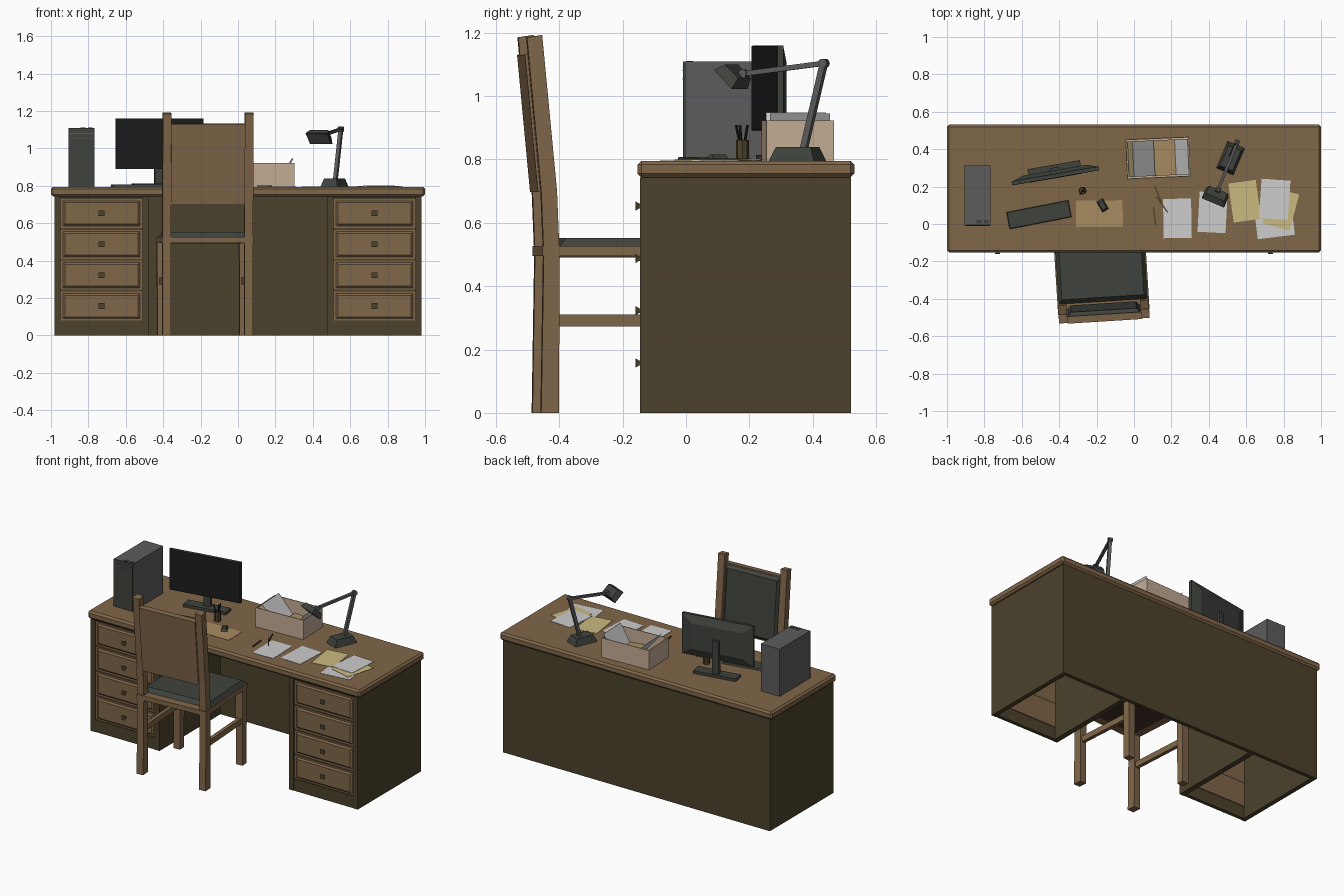
import bpy, bmesh, math
from mathutils import Matrix, Vector

if "Cube" in bpy.data.objects:
    bpy.data.objects.remove(bpy.data.objects["Cube"])


def material(name, r, g, b):
    lin = [((c / 255 + 0.055) / 1.055) ** 2.4 for c in (r, g, b)]
    m = bpy.data.materials.new(name)
    m.diffuse_color = (*lin, 1)
    m.use_nodes = True
    m.node_tree.nodes["Principled BSDF"].inputs["Base Color"].default_value = m.diffuse_color
    return m


WOOD = material("brown wood", 128, 102, 73)
OLIVE = material("dark olive wood", 76, 66, 44)
CHAR = material("charcoal green", 62, 66, 60)
BLACK = material("screen black", 28, 28, 28)
GREY = material("grey metal", 92, 92, 92)
WHITE = material("white paper", 205, 205, 206)
YELLOW = material("yellow paper", 203, 186, 128)
TAN = material("tan paper", 168, 140, 98)
BEIGE = material("beige card", 196, 172, 149)
DARK = material("dark red brown", 66, 48, 40)
ID = Matrix.Identity(4)


def T(x, y, z):
    return Matrix.Translation((x, y, z))


def R(deg, axis='Z'):
    return Matrix.Rotation(math.radians(deg), 4, axis)


def finish(name, bm, mat, M):
    bmesh.ops.recalc_face_normals(bm, faces=bm.faces)
    me = bpy.data.meshes.new(name)
    bm.to_mesh(me)
    bm.free()
    me.materials.append(mat)
    ob = bpy.data.objects.new(name, me)
    ob.matrix_world = M
    bpy.context.collection.objects.link(ob)
    return ob


def frustum(name, mat, low, high, h, M=ID):
    """Rectangle low (w, d) at z=0 joined to rectangle high at z=h."""
    bm = bmesh.new()
    rings = [[bm.verts.new((sx * w / 2, sy * d / 2, z)) for sx, sy in ((-1, -1), (1, -1), (1, 1), (-1, 1))]
             for (w, d), z in ((low, 0), (high, h))]
    bm.faces.new(rings[0])
    bm.faces.new(rings[1])
    for i in range(4):
        j = (i + 1) % 4
        bm.faces.new((rings[0][i], rings[0][j], rings[1][j], rings[1][i]))
    return finish(name, bm, mat, M)


def box(name, mat, x, y, z, M=ID):
    """Box from (min, max) ranges."""
    s = (x[1] - x[0], y[1] - y[0])
    return frustum(name, mat, s, s, z[1] - z[0], M @ T((x[0] + x[1]) / 2, (y[0] + y[1]) / 2, z[0]))


def beam(name, mat, p0, p1, w, M=ID):
    d = Vector(p1) - Vector(p0)
    rot = d.to_track_quat('Z', 'Y').to_matrix().to_4x4()
    return frustum(name, mat, (w, w), (w, w), d.length, M @ T(*p0) @ rot)


def prism(name, mat, pts, width, M=ID):
    """Extrude a (y, z) outline along x."""
    bm = bmesh.new()
    f = bm.faces.new([bm.verts.new((-width / 2, y, z)) for y, z in pts])
    ext = bmesh.ops.extrude_face_region(bm, geom=[f])['geom']
    bmesh.ops.translate(bm, vec=(width, 0, 0), verts=[v for v in ext if isinstance(v, bmesh.types.BMVert)])
    return finish(name, bm, mat, M)


def cylinder(name, mat, r, h, sides, M, hollow=0):
    bm = bmesh.new()
    bmesh.ops.create_cone(bm, cap_ends=True, segments=sides, radius1=r, radius2=r, depth=h)
    if hollow:
        top = max(bm.faces, key=lambda f: f.calc_center_median().z)
        bmesh.ops.inset_region(bm, faces=[top], thickness=r * 0.15)
        bmesh.ops.translate(bm, vec=(0, 0, -hollow), verts=top.verts)
    return finish(name, bm, mat, M)


# Desk: top, back panel, two open-bottomed pedestals with four drawers each
DESK = 0.795
top = box("desk_top", WOOD, (-1, 1), (-0.153, 0.531), (0.743, DESK))
bev = top.modifiers.new("edge", 'BEVEL')
bev.width, bev.segments = 0.012, 1
box("back_panel", OLIVE, (-0.98, 0.98), (0.495, 0.52), (0, 0.743))
for s, side in ((-1, "left"), (1, "right")):
    for part, a, b in (("outer", 0.95, 0.98), ("inner", 0.475, 0.51)):
        box(f"{side}_{part}_panel", OLIVE, sorted((s * a, s * b)), (-0.145, 0.495), (0, 0.743))
    span = sorted((s * 0.51, s * 0.95))
    box(f"{side}_kick_board", OLIVE, span, (-0.143, -0.12), (0, 0.08))
    for i in range(4):
        z = 0.08 + i * 0.165
        box(f"{side}_drawer_front", WOOD, span, (-0.136, -0.115), (z, z + 0.155))
        face = T(s * 0.73, -0.136, z + 0.0775) @ R(90, 'X')
        frustum(f"{side}_drawer_panel", WOOD, (0.41, 0.135), (0.39, 0.115), 0.009, face)
        frustum(f"{side}_knob_stem", OLIVE, (0.015, 0.015), (0.015, 0.015), 0.015, face)
        frustum(f"{side}_knob", OLIVE, (0.018, 0.018), (0.03, 0.03), 0.010, face @ T(0, 0, 0.014))
        box(f"{side}_drawer_rail", OLIVE, span, (-0.13, -0.115), (z + 0.155, z + 0.165))

# Chair, turned slightly and pushed under the desk
C = T(-0.163, -0.442, 0) @ R(3.6)
for s in (-1, 1):
    prism("back_post", WOOD, [(-0.03, 0), (-0.022, 0.5), (-0.03, 0.7), (-0.075, 1.185),
                              (-0.027, 1.192), (0.02, 0.7), (0.028, 0.5), (0.026, 0)], 0.046, C @ T(s * 0.22, 0, 0))
    frustum("front_leg", WOOD, (0.046, 0.046), (0.05, 0.05), 0.495, C @ T(s * 0.22, 0.42, 0))
    box("side_stretcher", WOOD, (s * 0.22 - 0.012, s * 0.22 + 0.012), (0, 0.42), (0.272, 0.31), C)
box("seat_frame", WOOD, (-0.245, 0.245), (-0.027, 0.455), (0.495, 0.526), C)
box("seat_underside", DARK, (-0.19, 0.19), (0.03, 0.4), (0.491, 0.496), C)
frustum("seat_cushion", CHAR, (0.475, 0.42), (0.44, 0.375), 0.026, C @ T(0, 0.238, 0.526))
B = C @ T(0, -0.004, 0.70) @ R(5.4, 'X')
box("backrest_panel", WOOD, (-0.198, 0.198), (-0.034, 0.004), (0, 0.435), B)
frustum("backrest_cushion", CHAR, (0.385, 0.42), (0.35, 0.385), 0.02, B @ T(0, 0.004, 0.217) @ R(-90, 'X'))

# Computer tower
box("tower_case", GREY, (-0.906, -0.768), (0, 0.312), (DESK, 1.108))
box("tower_front", CHAR, (-0.906, -0.768), (-0.009, 0), (DESK, 1.108))
for z in (1.052, 1.078):
    box("tower_drive_slot", GREY, (-0.902, -0.772), (-0.011, -0.008), (z, z + 0.004))
for x in (-0.828, -0.79):
    box("tower_button", CHAR, (x - 0.013, x + 0.013), (0.002, 0.022), (1.107, 1.111))

# Monitor on its stand
M = T(-0.418, 0.25, 0) @ R(9.8)
box("monitor_body", CHAR, (-0.237, 0.237), (0, 0.018), (0.89, 1.16), M)
box("monitor_screen", BLACK, (-0.235, 0.235), (-0.003, 0), (0.892, 1.158), M)
frustum("monitor_back", CHAR, (0.465, 0.262), (0.34, 0.17), 0.02, M @ T(0, 0.018, 1.025) @ R(-90, 'X'))
box("monitor_neck", CHAR, (-0.022, 0.022), (0.03, 0.052), (DESK, 1.03), M)
box("monitor_base", CHAR, (-0.142, 0.142), (-0.005, 0.068), (DESK, 0.813), M)

# Keyboard, mouse and pen cup
K = T(-0.508, 0.05, DESK) @ R(11)
frustum("keyboard", CHAR, (0.337, 0.092), (0.33, 0.086), 0.012, K)
frustum("mouse", CHAR, (0.038, 0.065), (0.024, 0.045), 0.018, T(-0.168, 0.1, DESK + 0.002) @ R(30))
cylinder("pen_cup", OLIVE, 0.021, 0.066, 8, T(-0.275, 0.178, DESK + 0.033), 0.05)
for dx, dy in ((-0.014, -0.02), (0.012, 0.016), (0.016, -0.008)):
    beam("cup_pen", BLACK, (-0.275, 0.178, 0.81), (-0.275 + dx, 0.178 + dy, 0.908), 0.006)
for a, b in (((0.11, 0.205), (0.147, 0.115)), ((0.104, 0.093), (0.115, -0.008)), ((0.12, 0.147), (0.18, 0.062))):
    beam("loose_pencil", OLIVE, (*a, DESK + 0.004), (*b, DESK + 0.004), 0.007)

# Loose papers: x, y, width, height, turn, stack level
for name, mat, x, y, w, h, a, n in (
        ("tan_envelope", TAN, -0.185, 0.055, 0.25, 0.142, 0.6, 0),
        ("white_sheet", WHITE, 0.232, 0.03, 0.15, 0.21, 1, 0),
        ("white_sheet", WHITE, 0.42, 0.062, 0.15, 0.215, -3, 0),
        ("yellow_sheet", YELLOW, 0.592, 0.122, 0.148, 0.21, 8, 1),
        ("white_sheet", WHITE, 0.75, 0.02, 0.2, 0.18, 7, 0),
        ("yellow_sheet", YELLOW, 0.785, 0.08, 0.15, 0.2, -15, 1),
        ("white_sheet", WHITE, 0.752, 0.132, 0.155, 0.21, -4, 2)):
    frustum(name, mat, (w, h), (w, h), 0.002, T(x, y, DESK + 0.002 * n) @ R(a))

# Card box of papers
P = T(0.128, 0.353, DESK) @ R(2.5)
box("box_floor", BEIGE, (-0.17, 0.17), (-0.107, 0.107), (0, 0.006), P)
for s in (-1, 1):
    box("box_long_wall", BEIGE, (-0.17, 0.17), sorted((s * 0.102, s * 0.107)), (0, 0.128), P)
    box("box_end_wall", BEIGE, sorted((s * 0.165, s * 0.17)), (-0.102, 0.102), (0, 0.128), P)
# Leaning sheets: x and z of the foot, then x and z of the top edge
for name, mat, x0, z0, x1, z1 in (
        ("box_white_sheet", WHITE, -0.02, 0.02, -0.135, 0.153),
        ("box_yellow_folder", YELLOW, -0.07, 0.015, -0.162, 0.125),
        ("box_tan_folder", TAN, 0.09, 0.04, -0.02, 0.05),
        ("box_white_sheet", WHITE, 0.085, 0.02, 0.162, 0.15)):
    t = 0.003
    prism(name, mat, [(x0, z0), (x1, z1), (x1 + t, z1), (x0 + t, z0)], 0.19, P @ R(-90))

# Desk lamp
base, elbow, joint = (0.52, 0.37, DESK + 0.03), (0.55, 0.435, 1.103), (0.45, 0.182, 1.07)
L = R(-23)
frustum("lamp_base", CHAR, (0.098, 0.155), (0.072, 0.118), 0.044, T(0.516, 0.352, DESK) @ L)
beam("lamp_lower_arm", GREY, base, elbow, 0.02)
beam("lamp_upper_arm", GREY, elbow, joint, 0.016)
for p, r in ((elbow, 0.015), (joint, 0.014)):
    cylinder("lamp_joint", GREY, r, 0.026, 10, T(*p) @ L @ R(90, 'Y'))
H = T(0.443, 0.164, 1.078) @ L @ R(136, 'X')
frustum("lamp_shade", CHAR, (0.105, 0.062), (0.13, 0.085), 0.036, H)
frustum("lamp_light_panel", GREY, (0.112, 0.068), (0.112, 0.068), 0.003, H @ T(0, 0, 0.035))
